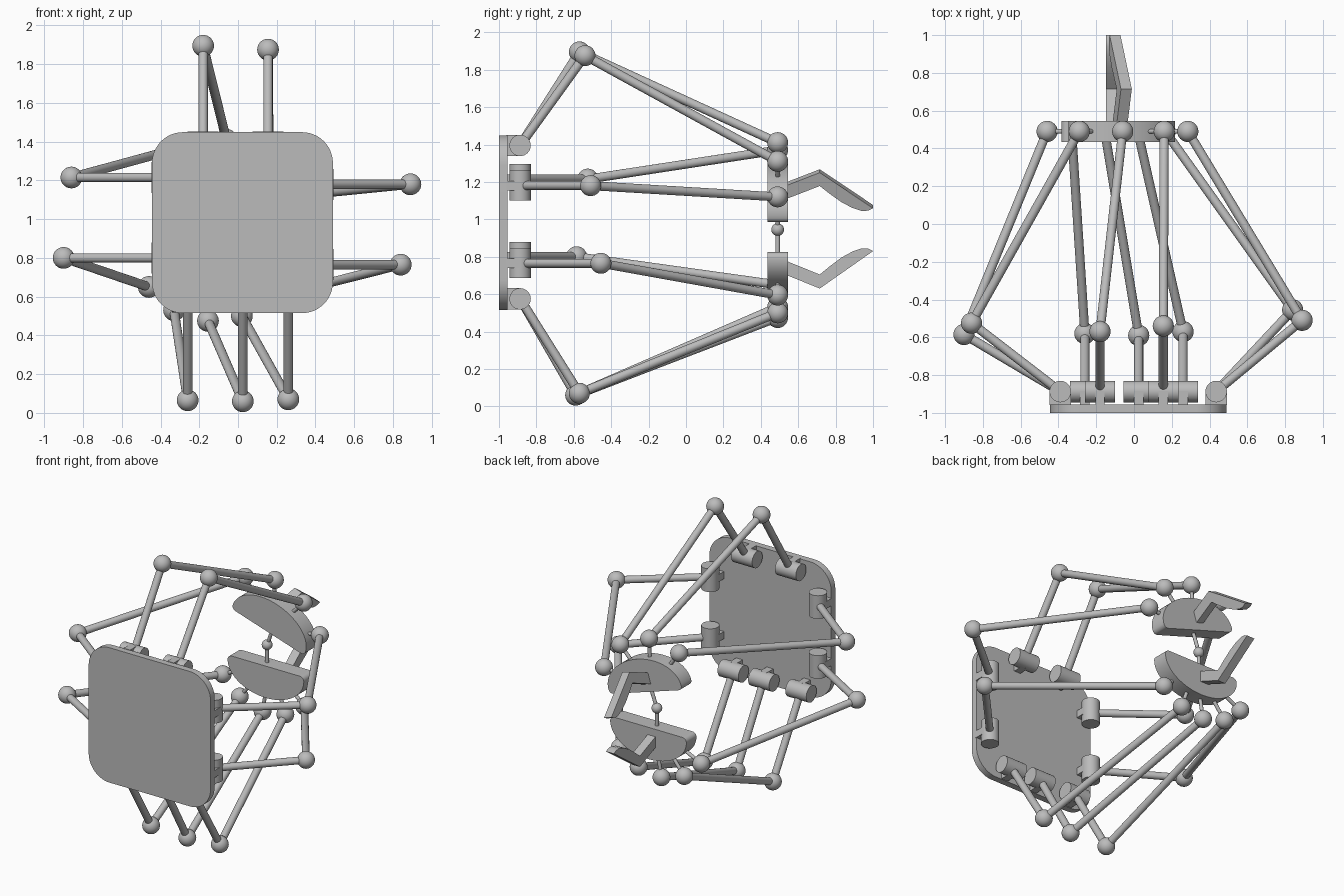
import bpy, bmesh
from math import sin, cos, pi, radians
from mathutils import Vector, Matrix

cube = bpy.data.objects.get("Cube")
if cube:
    bpy.data.objects.remove(cube, do_unlink=True)

grey = bpy.data.materials.new("plain grey")
grey.use_nodes = True
GREY = (0.5, 0.5, 0.5, 1)
grey.diffuse_color = GREY
grey.node_tree.nodes["Principled BSDF"].inputs["Base Color"].default_value = GREY


def finish(name, bm, matrix=Matrix()):
    bmesh.ops.transform(bm, matrix=matrix, verts=bm.verts)
    bmesh.ops.recalc_face_normals(bm, faces=bm.faces)
    mesh = bpy.data.meshes.new(name)
    bm.to_mesh(mesh)
    bm.free()
    mesh.materials.append(grey)
    ob = bpy.data.objects.new(name, mesh)
    bpy.context.collection.objects.link(ob)
    bpy.ops.object.select_all(action="DESELECT")
    ob.select_set(True)
    bpy.context.view_layer.objects.active = ob
    bpy.ops.object.shade_smooth_by_angle(angle=radians(35))
    return ob


def rod(name, a, b, radius, sides=24):
    a, b = Vector(a), Vector(b)
    bm = bmesh.new()
    bmesh.ops.create_cone(bm, cap_ends=True, segments=sides, radius1=radius,
                          radius2=radius, depth=(b - a).length)
    turn = (b - a).to_track_quat("Z", "Y").to_matrix().to_4x4()
    finish(name, bm, Matrix.Translation((a + b) / 2) @ turn)


def ball(name, centre, radius):
    bm = bmesh.new()
    bmesh.ops.create_uvsphere(bm, u_segments=32, v_segments=16, radius=radius)
    finish(name, bm, Matrix.Translation(centre))


def box(name, centre, size):
    bm = bmesh.new()
    bmesh.ops.create_cube(bm, size=1)
    finish(name, bm, Matrix.Translation(centre) @ Matrix.Diagonal((*size, 1)))


def prism(name, outline, depth, matrix=Matrix()):
    bm = bmesh.new()
    face = bm.faces.new([bm.verts.new(p) for p in outline])
    moved = bmesh.ops.extrude_face_region(bm, geom=[face])["geom"]
    bmesh.ops.translate(bm, vec=depth,
                        verts=[v for v in moved if isinstance(v, bmesh.types.BMVert)])
    finish(name, bm, matrix)


def arc(cx, cz, rx, rz, start, end, steps):
    angles = [radians(start + (end - start) * i / steps) for i in range(steps + 1)]
    return [(cx + rx * cos(t), cz + rz * sin(t)) for t in angles]


# Base plate with rounded corners
HALF, CORNER, PLATE_X, PLATE_Z = 0.467, 0.16, 0.023, 0.982
inner = HALF - CORNER
outline = []
for k, (sx, sz) in enumerate([(1, 1), (-1, 1), (-1, -1), (1, -1)]):
    outline += arc(PLATE_X + sx * inner, PLATE_Z + sz * inner, CORNER, CORNER,
                   90 * k, 90 * k + 90, 12)
prism("base_plate", [(x, -1, z) for x, z in outline], (0, 0.045, 0))

# Each arm: motor axis, motor centre, elbow, wrist
MOTOR_Y, WRIST_Y = -0.887, 0.49
TOP, BOTTOM, LEFT, RIGHT = 1.395, 0.575, 0.435, -0.39
upper_arms = [
    ("x", (-0.18, TOP), (-0.18, -0.57, 1.895), (-0.06, 1.41)),
    ("x", (0.155, TOP), (0.155, -0.54, 1.875), (0.16, 1.31)),
    ("z", (RIGHT, 1.215), (-0.86, -0.525, 1.215), (-0.29, 1.37)),
    ("z", (LEFT, 1.18), (0.89, -0.51, 1.18), (0.285, 1.12)),
]
lower_arms = [
    ("z", (RIGHT, 0.8), (-0.9, -0.585, 0.8), (-0.46, 0.65)),
    ("x", (-0.26, BOTTOM), (-0.26, -0.58, 0.065), (-0.33, 0.53)),
    ("x", (0.025, BOTTOM), (0.025, -0.59, 0.06), (-0.155, 0.475)),
    ("x", (0.26, BOTTOM), (0.26, -0.57, 0.07), (0.02, 0.5)),
    ("z", (LEFT, 0.765), (0.84, -0.455, 0.765), (0.165, 0.595)),
]


def arm(label, axis, motor, elbow, wrist, hub):
    m = Vector((motor[0], MOTOR_Y, motor[1]))
    w = Vector((wrist[0], WRIST_Y, wrist[1]))
    along = Vector((0.08, 0, 0)) if axis == "x" else Vector((0, 0, 0.08))
    rod(label + "_motor", m - along, m + along, 0.057, 32)
    size = (0.05, 0.075, 0.114) if axis == "x" else (0.114, 0.075, 0.05)
    box(label + "_motor_bracket", (m.x, -0.922, m.z), size)
    rod(label + "_crank", m, elbow, 0.024)
    ball(label + "_elbow", elbow, 0.056)
    rod(label + "_push_rod", elbow, w, 0.024)
    ball(label + "_wrist", w, 0.056)
    rod(label + "_stem", w, w.lerp(hub, 0.6), 0.012, 16)


# Rounded half plates and hooked fingers share one local frame (z points away from the pivot)
half_plate = (arc(0.262, 0.03, 0.03, 0.03, -90, 0, 6)
              + arc(0, 0.03, 0.292, 0.19, 0, 180, 40)[1:]
              + arc(-0.262, 0.03, 0.03, 0.03, 180, 270, 6)[1:])
finger = [(0.53, 0.045), (0.715, 0.12), (0.77, 0.075), (0.83, 0.03), (0.89, -0.003),
          (0.94, -0.02), (0.975, -0.018), (1.0, -0.005), (0.715, 0.195), (0.53, 0.12)]


def jaw(label, hub, frame, arms):
    prism(label + "_half_plate", [(x, 0.435, z) for x, z in half_plate], (0, 0.11, 0), frame)
    prism(label + "_finger", [(-0.055, y, z) for y, z in finger], (0.06, 0, 0), frame)
    for i, data in enumerate(arms):
        arm(f"{label}_arm_{i + 1}", *data, hub)


upper_hub = Vector((-0.075, WRIST_Y, 1.065))
lower_hub = Vector((-0.0925, WRIST_Y, 0.825))
flat = Vector((1, 0, 1))
jaw("upper", upper_hub, Matrix.Translation(upper_hub * flat)
    @ Matrix.Rotation(radians(17.5), 4, "Y"), upper_arms)
jaw("lower", lower_hub, Matrix.Translation(lower_hub * flat)
    @ Matrix.Diagonal((1, 1, -1, 1)), lower_arms)

# Central pivot joining the two jaws
pivot = Vector((-0.12, WRIST_Y, 0.945))
ball("pivot_ball", pivot, 0.034)
rod("pivot_upper_stem", pivot, upper_hub + Vector((0.01, 0, 0.03)), 0.012, 16)
rod("pivot_lower_stem", pivot, (-0.12, WRIST_Y, 0.8), 0.012, 16)
